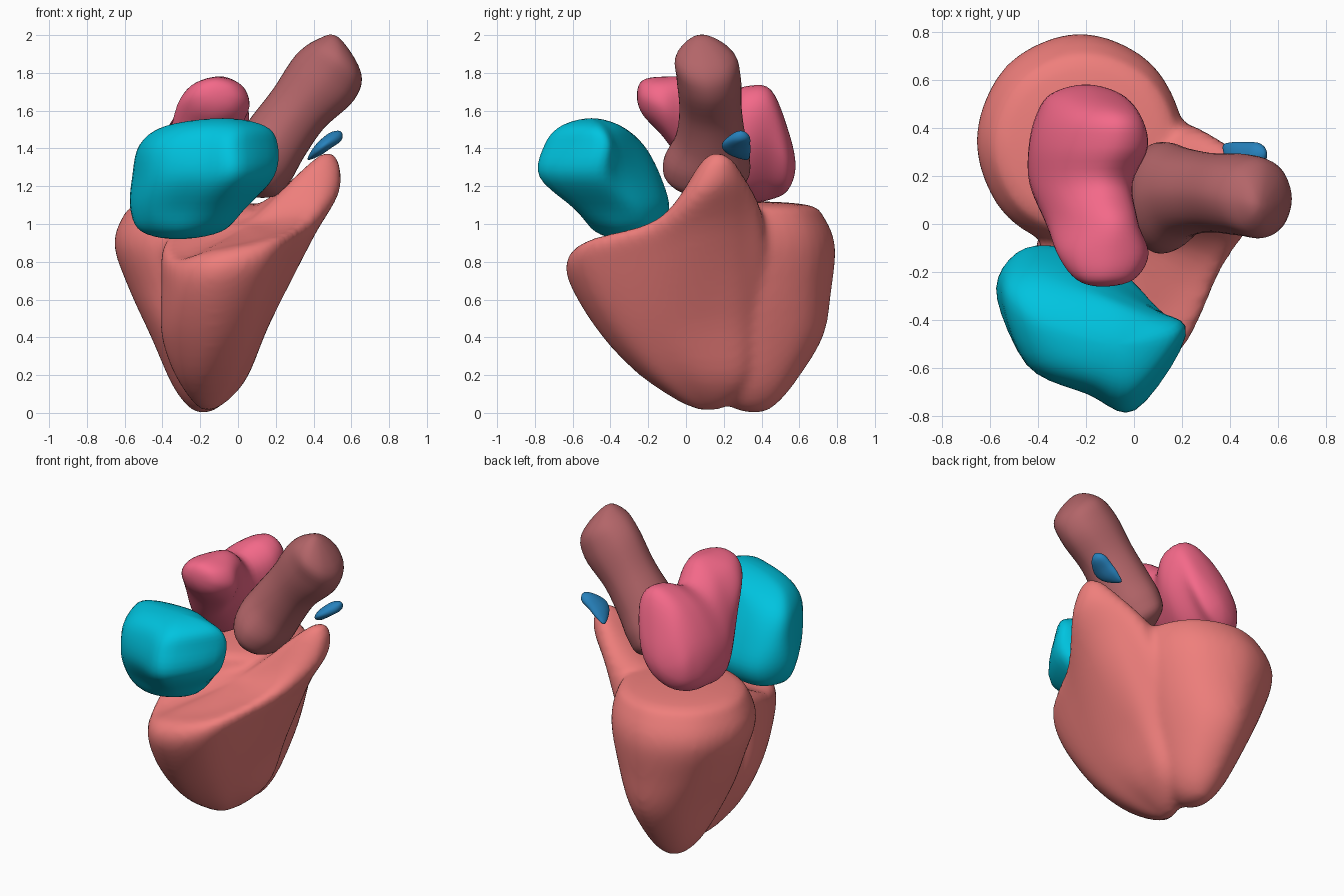
import bpy, bmesh, math
from mathutils import Vector

N = 8      # control points per ring
SUB = 5    # interpolation steps between control points


def spline(a, b, c, d, t):
    return 0.5 * (2 * b + (c - a) * t + (2 * a - 5 * b + 4 * c - d) * t * t
                  + (3 * b - a - 3 * c + d) * t ** 3)


def ellipse(c, u, v):
    c, u, v = Vector(c), Vector(u), Vector(v)
    return [c + u * math.cos(2 * math.pi * i / N) + v * math.sin(2 * math.pi * i / N)
            for i in range(N)]


def add_loft(bm, start, rings, end):
    """Smooth closed skin through rings, closed by a pole at each end."""
    rings = [[Vector(p) for p in r] for r in rings]
    start, end = Vector(start), Vector(end)
    flip = lambda r: [r[(j + N // 2) % N] for j in range(N)]
    ctrl = [flip(rings[0]), [start] * N] + rings + [[end] * N, flip(rings[-1])]
    grid = []
    for i in range(1, len(ctrl) - 2):
        for s in range(SUB):
            if i == 1 and s == 0:
                continue
            row = [spline(*(ctrl[i + k][j] for k in (-1, 0, 1, 2)), s / SUB) for j in range(N)]
            fine = [spline(*(row[(j + k) % N] for k in (-1, 0, 1, 2)), q / SUB)
                    for j in range(N) for q in range(SUB)]
            grid.append([bm.verts.new(p) for p in fine])
    m = N * SUB
    a, b = bm.verts.new(start), bm.verts.new(end)
    for j in range(m):
        k = (j + 1) % m
        bm.faces.new((a, grid[0][k], grid[0][j]))
        bm.faces.new((b, grid[-1][j], grid[-1][k]))
        for r, s in zip(grid, grid[1:]):
            bm.faces.new((r[j], r[k], s[k], s[j]))


def make_part(name, color, *lofts):
    bm = bmesh.new()
    for l in lofts:
        add_loft(bm, *l)
    bmesh.ops.recalc_face_normals(bm, faces=bm.faces)
    for f in bm.faces:
        f.smooth = True
    me = bpy.data.meshes.new(name)
    bm.to_mesh(me)
    bm.free()
    mat = bpy.data.materials.new(name + "_colour")
    mat.diffuse_color = (*color, 1)
    me.materials.append(mat)
    ob = bpy.data.objects.new(name, me)
    bpy.context.collection.objects.link(ob)
    return ob


# Left ventricle: stacked ellipses (cx, cy, z, rx, ry)
left = [ellipse((x, y, z), (rx, 0, 0), (0, ry, 0)) for x, y, z, rx, ry in (
    (-.18, .35, .03, .08, .11), (-.18, .34, .15, .17, .23), (-.19, .325, .40, .27, .40),
    (-.21, .345, .65, .365, .425), (-.225, .345, .88, .43, .445),
    (-.21, .335, 1.03, .405, .40), (-.20, .33, 1.10, .33, .32))]

# Right ventricle: slanted rings rising to the outflow peak
right = [
    [(-.29, -.10, .15), (-.18, -.18, .15), (-.05, -.12, .15), (.00, 0, .16),
     (.03, .14, .16), (.01, .30, .16), (-.15, .38, .16), (-.29, .05, .15)],
    [(-.35, -.30, .40), (-.15, -.44, .40), (.05, -.36, .42), (.14, -.15, .45),
     (.18, .10, .50), (.14, .31, .50), (-.05, .42, .45), (-.38, 0, .40)],
    [(-.35, -.42, .65), (-.14, -.62, .70), (.14, -.54, .75), (.30, -.20, .82),
     (.41, .08, .95), (.33, .30, .96), (.10, .42, .82), (-.37, -.05, .70)],
    [(-.34, -.41, .80), (-.14, -.59, .84), (.18, -.52, .91), (.37, -.17, 1.0),
     (.545, .10, 1.20), (.45, .29, 1.24), (.12, .36, 1.06), (-.36, -.05, .92)],
    [(-.26, -.32, .84), (-.12, -.42, .88), (.10, -.36, .93), (.28, -.11, 1.04),
     (.44, .10, 1.355), (.39, .21, 1.32), (.10, .20, 1.10), (-.26, -.05, .98)]]

ventricles = make_part("ventricles", (.86, .21, .20),
                       ((-.19, .37, 0), left, (-.20, .33, 1.12)),
                       ((-.16, .12, .01), right, (.05, -.08, 1.0)))
# Fuse both chambers into one soft skin
mod = ventricles.modifiers.new("fuse", 'REMESH')
mod.mode = 'VOXEL'
mod.voxel_size = .022
mod.use_smooth_shade = True
mod = ventricles.modifiers.new("soften", 'SMOOTH')
mod.factor = .5
mod.iterations = 8

# Right atrium: horizontal outlines at rising heights
atrium = [
    (.96, [(-.51, -.30), (-.43, -.43), (-.30, -.48), (-.17, -.45),
           (-.09, -.35), (-.13, -.22), (-.28, -.16), (-.44, -.17)]),
    (1.08, [(-.57, -.27), (-.47, -.50), (-.28, -.57), (-.08, -.58),
            (.03, -.42), (0, -.25), (-.20, -.12), (-.45, -.10)]),
    (1.25, [(-.56, -.27), (-.45, -.58), (-.20, -.70), (0, -.765),
            (.19, -.48), (.08, -.34), (-.20, -.17), (-.45, -.14)]),
    (1.42, [(-.52, -.32), (-.42, -.58), (-.18, -.69), (0, -.735),
            (.21, -.45), (.08, -.36), (-.20, -.25), (-.42, -.23)]),
    (1.52, [(-.38, -.42), (-.30, -.55), (-.15, -.63), (0, -.65),
            (.14, -.48), (.05, -.41), (-.10, -.35), (-.30, -.36)])]
make_part("right_atrium", (0, .55, .74),
          ((-.32, -.33, .92), [[(x, y, z) for x, y in r] for z, r in atrium], (-.08, -.50, 1.56)))

# Left atrium: slices from front to back (cx, y, cz, rx, rz, lean)
slices = [ellipse((x, y, z), (rx, 0, 0), (s * rz, 0, rz)) for x, y, z, rx, rz, s in (
    (-.12, -.23, 1.67, .12, .09, 0), (-.13, -.12, 1.62, .19, .16, .15),
    (-.18, .02, 1.52, .175, .25, .35), (-.22, .17, 1.40, .20, .28, .3),
    (-.19, .32, 1.42, .225, .31, .35), (-.19, .45, 1.42, .19, .29, .38),
    (-.20, .54, 1.34, .14, .16, .3))]
make_part("left_atrium", (.90, .14, .25),
          ((-.13, -.26, 1.68), slices, (-.20, .58, 1.31)))


# Vessels: rings along a slanted path (x, y, z, in-plane radius, y radius)
def vessel(name, color, start, rings, end):
    make_part(name, color, (start, [ellipse(r[:3], (.8 * r[3], 0, -.6 * r[3]), (0, r[4], 0))
                                    for r in rings], end))


vessel("aorta", (.45, .13, .14), (.04, .11, 1.16), (
    (.08, .11, 1.23, .14, .20), (.13, .11, 1.33, .18, .23), (.21, .13, 1.46, .175, .185),
    (.32, .13, 1.61, .17, .165), (.46, .12, 1.775, .195, .17),
    (.535, .10, 1.89, .145, .15)), (.53, .08, 1.99))
vessel("pulmonary_flap", (.02, .22, .50), (.37, .32, 1.34), (
    (.41, .28, 1.375, .025, .06), (.46, .265, 1.42, .035, .075),
    (.52, .285, 1.465, .035, .05)), (.545, .29, 1.49))
